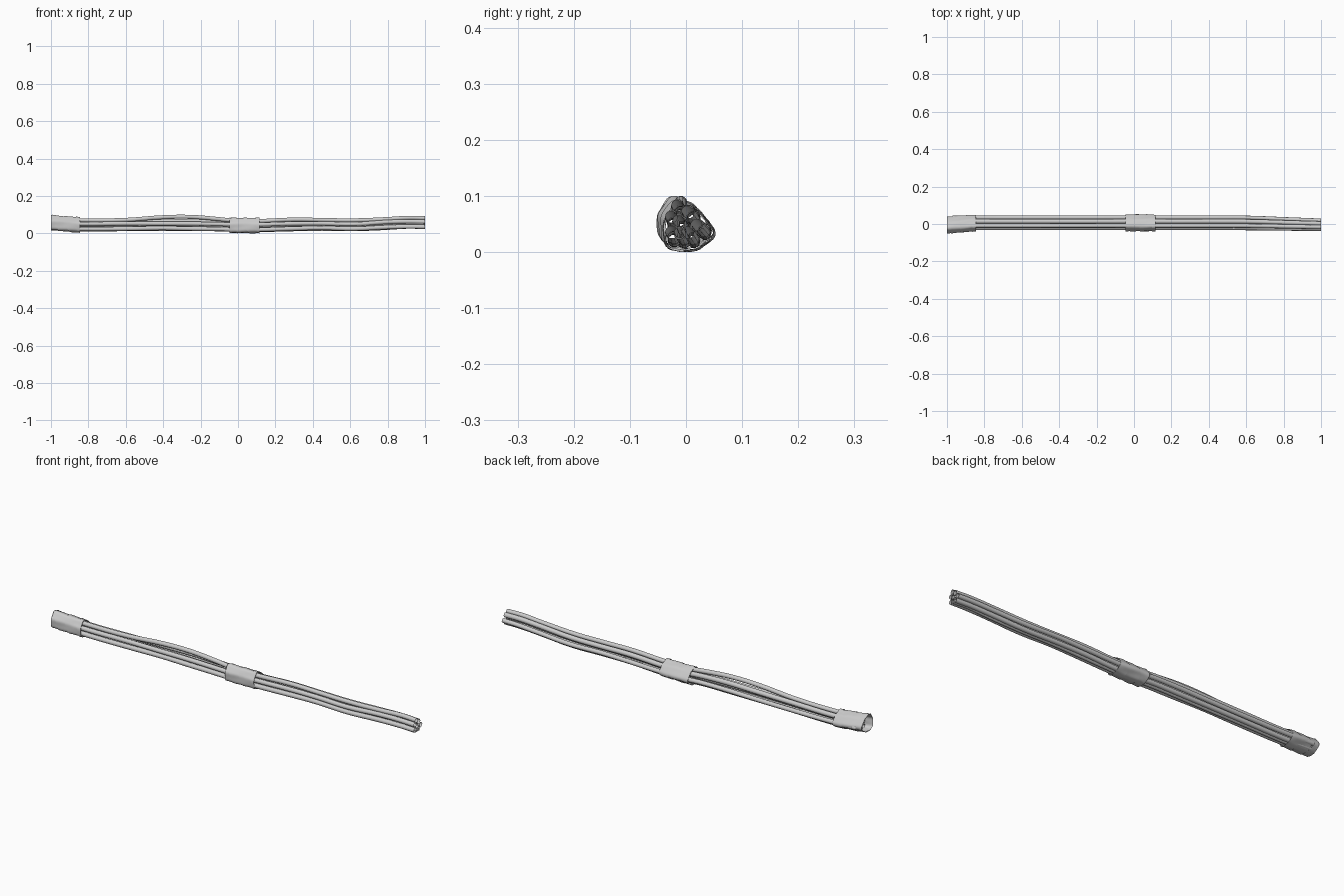
import bpy, bmesh, math, random
from mathutils import Vector
from mathutils.geometry import convex_hull_2d

if "Cube" in bpy.data.objects:
    bpy.data.objects.remove(bpy.data.objects["Cube"])

random.seed(4)
ROD_R = 0.0118
# rod positions (y, z) in the cross-section
RODS = [(0.034, 0.036), (0.014, 0.058), (0.014, 0.022), (-0.009, 0.069),
        (-0.006, 0.043), (-0.021, 0.023), (-0.022, 0.050), (-0.003, 0.020)]
# stations along the bundle: x, shared sag, arch of loose top rods
STATIONS = [(-0.97, 0.006, 0), (-0.84, 0.001, 0), (-0.6, 0.001, 0.004), (-0.4, 0.003, 0.014),
            (-0.25, 0.004, 0.016), (-0.1, 0.001, 0.006), (0.0, -0.003, 0), (0.11, -0.003, 0),
            (0.3, 0.003, 0), (0.45, 0.004, 0), (0.62, 0.001, 0), (0.8, 0.009, 0),
            (0.92, 0.014, 0), (1.0, 0.013, 0)]


def rod(i, y, z):
    """Hollow wavy rod swept along a smooth path."""
    cu = bpy.data.curves.new(f"rod_{i + 1}", 'CURVE')
    cu.dimensions = '3D'
    cu.bevel_depth = ROD_R * random.uniform(0.9, 1.03)
    cu.bevel_resolution = 3
    cu.resolution_u = 4
    sp = cu.splines.new('BEZIER')
    sp.bezier_points.add(len(STATIONS) - 1)
    for bp, (x, sag, arch) in zip(sp.bezier_points, STATIONS):
        t = max(0, (x - 0.6) / 0.4)
        yy = y - t * (0.009 + 0.2 * y)
        loose = arch if i == 3 else arch * 0.3 if i == 1 else 0
        free = 0 if abs(x - 0.05) < 0.1 or x < -0.8 else 0.002
        bp.co = (x, yy, z + sag + loose + random.uniform(-free, free))
        bp.handle_left_type = bp.handle_right_type = 'AUTO'
    ob = bpy.data.objects.new(cu.name, cu)
    bpy.context.collection.objects.link(ob)


def outline(n=48, gap=0.003):
    """Evenly spaced points on the tight outline around all rods."""
    pts = [Vector((y + (ROD_R + gap) * math.cos(a * math.tau / 16),
                   z + (ROD_R + gap) * math.sin(a * math.tau / 16)))
           for y, z in RODS for a in range(16)]
    hull = [pts[k] for k in convex_hull_2d(pts)]
    seg = [(hull[k], hull[(k + 1) % len(hull)]) for k in range(len(hull))]
    total = sum((b - a).length for a, b in seg)
    out, acc, k = [], 0, 0
    for j in range(n):
        d = total * j / n
        while k < len(seg) - 1 and acc + (seg[k][1] - seg[k][0]).length < d:
            acc += (seg[k][1] - seg[k][0]).length
            k += 1
        a, b = seg[k]
        out.append(a.lerp(b, (d - acc) / max((b - a).length, 1e-6)))
    return out


def tape(name, x0, x1, turns, width, shift):
    """Overlapping spiral of tape; shift(x) gives the (y, z) offset."""
    ring = outline()
    n = len(ring)
    mid = sum(ring, Vector((0, 0))) / n
    bm = bmesh.new()
    prev = None
    pitch = (x1 - x0 + width) / turns
    for j in range(int(turns * n) + 1):
        start = x0 - width + pitch * j / n
        start += 0.006 * math.sin(j * 0.23)
        row = []
        for c in range(5):
            x = min(x1, max(x0, start + width * c / 4))
            p = ring[j % n]
            lift = 0.0035 * (1 - c / 4) + 0.0008 * math.sin(j * 0.7 + c)
            q = p + (p - mid).normalized() * lift + Vector(shift(x))
            row.append(bm.verts.new((x, q.x, max(0.0, q.y))))
        if prev:
            for c in range(4):
                bm.faces.new((prev[c], row[c], row[c + 1], prev[c + 1]))
        prev = row
    bmesh.ops.dissolve_degenerate(bm, dist=1e-5, edges=bm.edges[:])
    bmesh.ops.recalc_face_normals(bm, faces=bm.faces[:])
    me = bpy.data.meshes.new(name)
    bm.to_mesh(me)
    bm.free()
    ob = bpy.data.objects.new(name, me)
    bpy.context.collection.objects.link(ob)
    bpy.ops.object.select_all(action='DESELECT')
    ob.select_set(True)
    bpy.context.view_layer.objects.active = ob
    bpy.ops.object.shade_smooth_by_angle(angle=math.radians(40))


# bundle of rods
for i, (y, z) in enumerate(RODS):
    rod(i, y, z)


# wrapped end grip leans up and towards the front at its open end
def grip_shift(x):
    t = min(1, max(0, (-0.85 - x) / 0.15))
    return (-0.012 * t, 0.001 + 0.012 * t)


tape("end_wrap", -1.0, -0.845, 4, 0.08, grip_shift)
tape("middle_wrap", -0.045, 0.115, 4, 0.08, lambda x: (0, -0.002))
